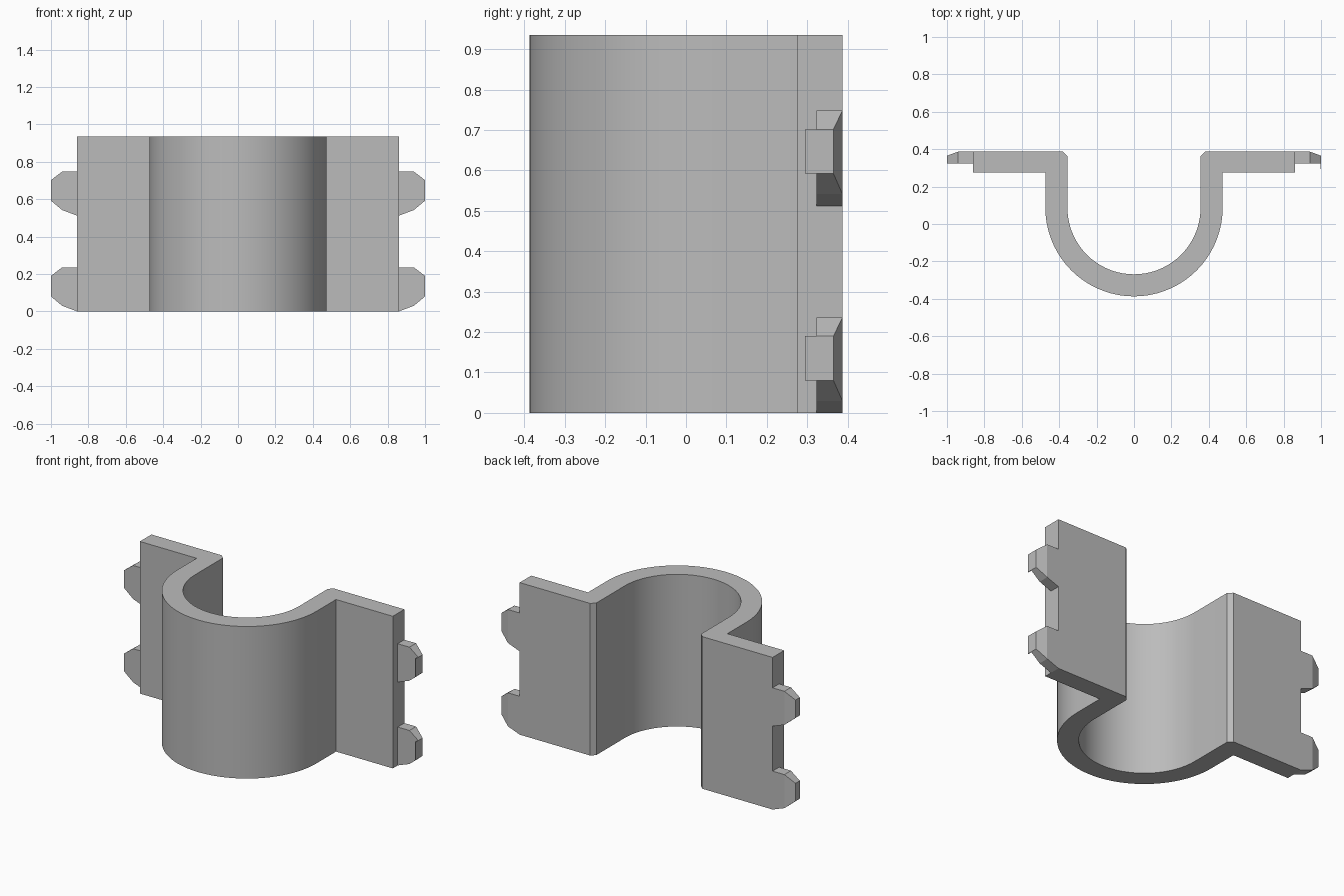
import bpy
import bmesh
from math import cos, sin, pi, radians

cube = bpy.data.objects.get("Cube")
if cube:
    bpy.data.objects.remove(cube, do_unlink=True)

HEIGHT, BACK, FLANGE_FRONT, FLANGE_X = 0.935, 0.387, 0.275, 0.86
CENTRE_Y, OUTER, INNER, CHAMFER = 0.087, 0.474, 0.356, 0.025
SEGMENTS = 36

grey = bpy.data.materials.new("light_grey")
grey.use_nodes = True
grey.diffuse_color = (0.5, 0.5, 0.5, 1)
grey.node_tree.nodes["Principled BSDF"].inputs["Base Color"].default_value = (0.5, 0.5, 0.5, 1)


def prism(name, near, far):
    """Closed solid between two matching outlines."""
    bm = bmesh.new()
    a = [bm.verts.new(p) for p in near]
    b = [bm.verts.new(p) for p in far]
    bm.faces.new(a)
    bm.faces.new(b)
    for i in range(len(a)):
        j = (i + 1) % len(a)
        bm.faces.new((a[i], a[j], b[j], b[i]))
    bmesh.ops.recalc_face_normals(bm, faces=bm.faces)
    mesh = bpy.data.meshes.new(name)
    bm.to_mesh(mesh)
    bm.free()
    mesh.materials.append(grey)
    obj = bpy.data.objects.new(name, mesh)
    bpy.context.collection.objects.link(obj)
    return obj


def arc(radius):
    """Half circle from the +x side round the front to the -x side."""
    steps = [pi * i / SEGMENTS for i in range(SEGMENTS + 1)]
    return [(radius * cos(t), CENTRE_Y - radius * sin(t)) for t in steps]


# Curved saddle and both flanges, as one extruded profile
flange = [(INNER, BACK - CHAMFER), (INNER + CHAMFER, BACK), (FLANGE_X, BACK),
          (FLANGE_X, FLANGE_FRONT), (OUTER, FLANGE_FRONT)]
mirrored = [(-x, y) for x, y in reversed(flange)]
profile = flange + arc(OUTER) + mirrored + arc(INNER)[::-1]
saddle = prism("saddle_with_flanges", [(x, y, 0) for x, y in profile],
               [(x, y, HEIGHT) for x, y in profile])
bpy.context.view_layer.objects.active = saddle
saddle.select_set(True)
bpy.ops.object.shade_smooth_by_angle(angle=radians(20))
saddle.select_set(False)

# Snap tabs on the flange edges, bevelled towards the tip
SHOULDER, TIP, TAB_FRONT, TIP_BACK = 0.94, 1.0, 0.323, 0.365
inner_part = [(FLANGE_X, 0), (SHOULDER, 0.03), (SHOULDER, 0.236), (FLANGE_X, 0.236)]
tip_part = [(SHOULDER, 0.03), (TIP, 0.08), (TIP, 0.19), (SHOULDER, 0.236)]
for level, base in (("lower", 0), ("upper", 0.512)):
    for side, s in (("left", 1), ("right", -1)):
        for part, outline in (("tab", inner_part), ("tab_tip", tip_part)):
            prism(f"{level}_{side}_{part}",
                  [(s * x, TAB_FRONT, z + base) for x, z in outline],
                  [(s * x, TIP_BACK if x == TIP else BACK, z + base) for x, z in outline])
    # Thin lip at the tip, on one side only
    lip = [(TIP - 0.004, 0.08), (TIP, 0.08), (TIP, 0.19), (TIP - 0.004, 0.19)]
    prism(f"{level}_left_tab_lip", [(x, 0.295, z + base) for x, z in lip],
          [(x, TAB_FRONT, z + base) for x, z in lip])
